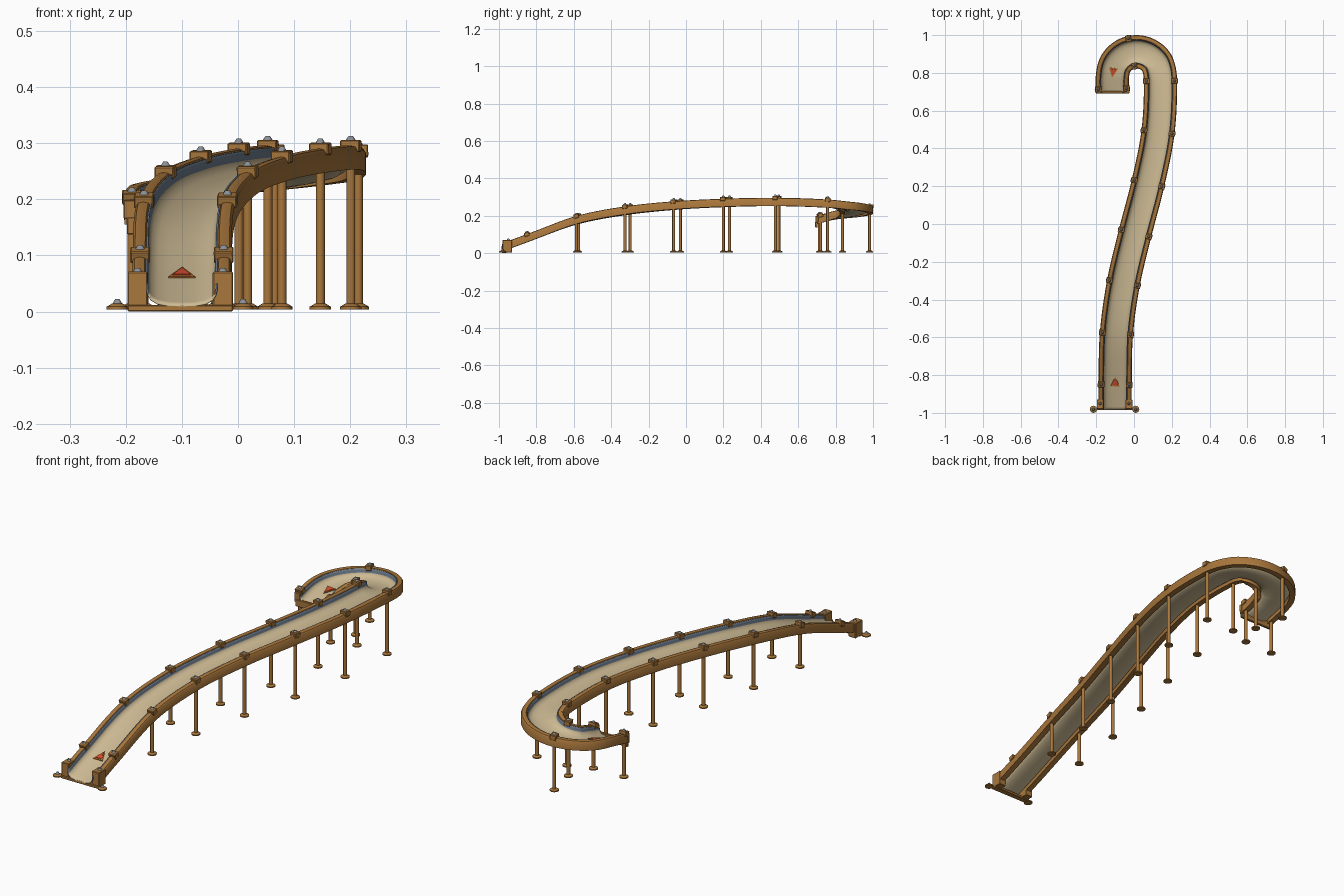
import bpy, bmesh, math
from mathutils import Vector, Matrix

if "Cube" in bpy.data.objects:
    bpy.data.objects.remove(bpy.data.objects["Cube"])


def material(name, rgb):
    m = bpy.data.materials.new(name)
    m.diffuse_color = (*rgb, 1)
    m.use_nodes = True
    m.node_tree.nodes["Principled BSDF"].inputs["Base Color"].default_value = m.diffuse_color
    return m


WOOD = material("warm wood", (0.40, 0.185, 0.045))
BEIGE = material("beige chute", (0.62, 0.50, 0.30))
STEEL = material("blue grey rim", (0.17, 0.22, 0.29))
BOLT = material("bolt grey", (0.26, 0.28, 0.30))
RED = material("arrow red", (0.70, 0.07, 0.025))
ORANGE = material("arrow border", (0.50, 0.16, 0.03))

# Centreline at rail-top height: gentle S, then a half-circle turn
ctrl = [(-.10, -.985, .052), (-.10, -.85, .102), (-.093, -.58, .199), (-.056, -.312, .250),
        (.006, -.048, .277), (.074, .216, .291), (.127, .487, .296), (.14, .757, .287)]
for k in range(1, 7):
    a = math.radians(30 * k)
    ctrl.append((.013 + .127 * math.cos(a), .785 + .127 * math.sin(a), .285 - .063 * a / math.pi))
ctrl.append((-.114, .693, .198))
P = [Vector(c) for c in ctrl]
T = [0.0]
for a, b in zip(P, P[1:]):
    T.append(T[-1] + (b - a).length)
LAST = len(P) - 1


def slope(i):
    a, b = max(i - 1, 0), min(i + 1, LAST)
    return (P[b] - P[a]) / (T[b] - T[a])


def point(t):
    i = min(int(t), LAST - 1)
    u, h = t - i, T[i + 1] - T[i]
    return (P[i] * (2*u**3 - 3*u**2 + 1) + slope(i) * h * (u**3 - 2*u**2 + u)
            + P[i + 1] * (3*u**2 - 2*u**3) + slope(i + 1) * h * (u**3 - u**2))


def frame(t):
    """Position, forward direction and level sideways direction (to the right)."""
    d = (point(min(t + .02, LAST)) - point(max(t - .02, 0))).normalized()
    return point(t), d, Vector((d.y, -d.x, 0)).normalized()


def finish(name, bm, mats, smooth=False):
    bmesh.ops.recalc_face_normals(bm, faces=bm.faces)
    me = bpy.data.meshes.new(name)
    bm.to_mesh(me)
    bm.free()
    ob = bpy.data.objects.new(name, me)
    bpy.context.collection.objects.link(ob)
    for m in mats:
        me.materials.append(m)
    if smooth:
        bpy.ops.object.select_all(action='DESELECT')
        ob.select_set(True)
        bpy.context.view_layer.objects.active = ob
        bpy.ops.object.shade_smooth_by_angle(angle=math.radians(40))
    return ob


def sweep(name, profile, closed, mats, t0=0.0, rule=None):
    """Carry a (sideways, height) profile along the centreline."""
    bm = bmesh.new()
    rings, n, steps = [], len(profile), 112
    for s in range(steps + 1):
        p, d, side = frame(t0 + (LAST - t0) * s / steps)
        rings.append([bm.verts.new(p + side * x + Vector((0, 0, z))) for x, z in profile])
    for a, b in zip(rings, rings[1:]):
        for i in range(n if closed else n - 1):
            j = (i + 1) % n
            f = bm.faces.new((a[i], a[j], b[j], b[i]))
            f.material_index = rule(i) if rule else 0
    if closed:
        bm.faces.new(rings[0])
        bm.faces.new(rings[-1])
    return finish(name, bm, mats, True)


def box(name, centre, size, mat, rot=None):
    bm = bmesh.new()
    bmesh.ops.create_cube(bm, size=1)
    bm.transform(Matrix.Diagonal((*size, 1)))
    bmesh.ops.bevel(bm, geom=bm.edges[:], offset=.002, segments=1, affect='EDGES')
    bm.transform(Matrix.Translation(centre) @ (rot or Matrix()))
    return finish(name, bm, [mat])


def cone(name, x, y, z0, z1, r0, r1, mat, sides=16):
    bm = bmesh.new()
    bmesh.ops.create_cone(bm, cap_ends=True, segments=sides, radius1=r0, radius2=r1, depth=z1 - z0)
    bm.transform(Matrix.Translation((x, y, (z0 + z1) / 2)))
    return finish(name, bm, [mat], True)


def foot(x, y):
    cone("foot_disc", x, y, .004, .009, .019, .019, WOOD)
    cone("foot_collar", x, y, .009, .014, .018, .010, WOOD)


# Chute with grey upper walls
half = [(.062, -.004), (.062, -.013), (.060, -.022), (.055, -.031), (.043, -.038), (.023, -.042)]
trough = [(-x, z) for x, z in half] + [(0, -.043)] + half[::-1]
chute = sweep("chute", trough, False, [BEIGE, STEEL], 0,
              lambda i: 1 if i < 2 or i > len(trough) - 4 else 0)
solid = chute.modifiers.new("thickness", 'SOLIDIFY')
solid.thickness = .003
solid.offset = 0

# Round-topped side rails
for s, label in ((-1, "left"), (1, "right")):
    rail = [(.062, -.043), (.062, -.008), (.066, -.002), (.075, 0),
            (.084, -.002), (.088, -.008), (.088, -.043)]
    sweep(label + "_rail", [(s * x, z) for x, z in rail], True, [WOOD], .2)

# Brackets, bolts and support posts at each station
for t in (1, 2, 3, 4, 5, 6, 7, 10.4, 13.75):
    p, d, side = frame(t)
    rot = Matrix((side, d, side.cross(d))).transposed().to_4x4()
    for s in (-1, 1):
        q = p + side * s * .0745
        box("bracket", q - Vector((0, 0, .001)), (.035, .028, .022), WOOD, rot)
        cone("bracket_bolt", q.x, q.y, q.z + .009, q.z + .017, .009, .004, BOLT, 8)
        if t > 1:
            cone("post", q.x, q.y, .012, q.z - .035, .008, .008, WOOD, 12)
            foot(q.x, q.y)

# Lower mouth: end blocks, sill and anchor feet
for s in (-1, 1):
    x = -.103 + s * .076
    box("mouth_block", (x, -.955, .0375), (.036, .05, .067), WOOD)
    cone("block_bolt", x, -.95, .070, .078, .009, .004, BOLT, 8)
    foot(-.103 + s * .112, -.981)
    cone("anchor_bolt", -.103 + s * .112, -.981, .013, .022, .009, .004, BOLT, 8)
box("mouth_sill", (-.103, -.972, .006), (.188, .026, .012), WOOD)

# Upper end: hanging cross beam with short cheek blocks
box("end_beam", (-.114, .697, .153), (.168, .012, .032), WOOD)
for s in (-1, 1):
    box("end_cheek", (-.114 + s * .075, .70, .182), (.030, .016, .034), WOOD)

# Direction arrows lying on the chute floor
for t in (1, 12.8):
    p, d, side = frame(t)
    up = side.cross(d)
    for name, scale, lift, mat in (("arrow_border", 1, -.037, ORANGE), ("arrow_fill", .68, -.035, RED)):
        bm = bmesh.new()
        tri = [(-.024, -.022), (.024, -.022), (0, .030)]
        low = [bm.verts.new(p + up * lift + (side * x + d * y) * scale) for x, y in tri]
        top = bm.faces.new(low)
        ext = bmesh.ops.extrude_face_region(bm, geom=[top])
        bmesh.ops.translate(bm, vec=up * .003,
                            verts=[v for v in ext["geom"] if isinstance(v, bmesh.types.BMVert)])
        finish(name, bm, [mat])
